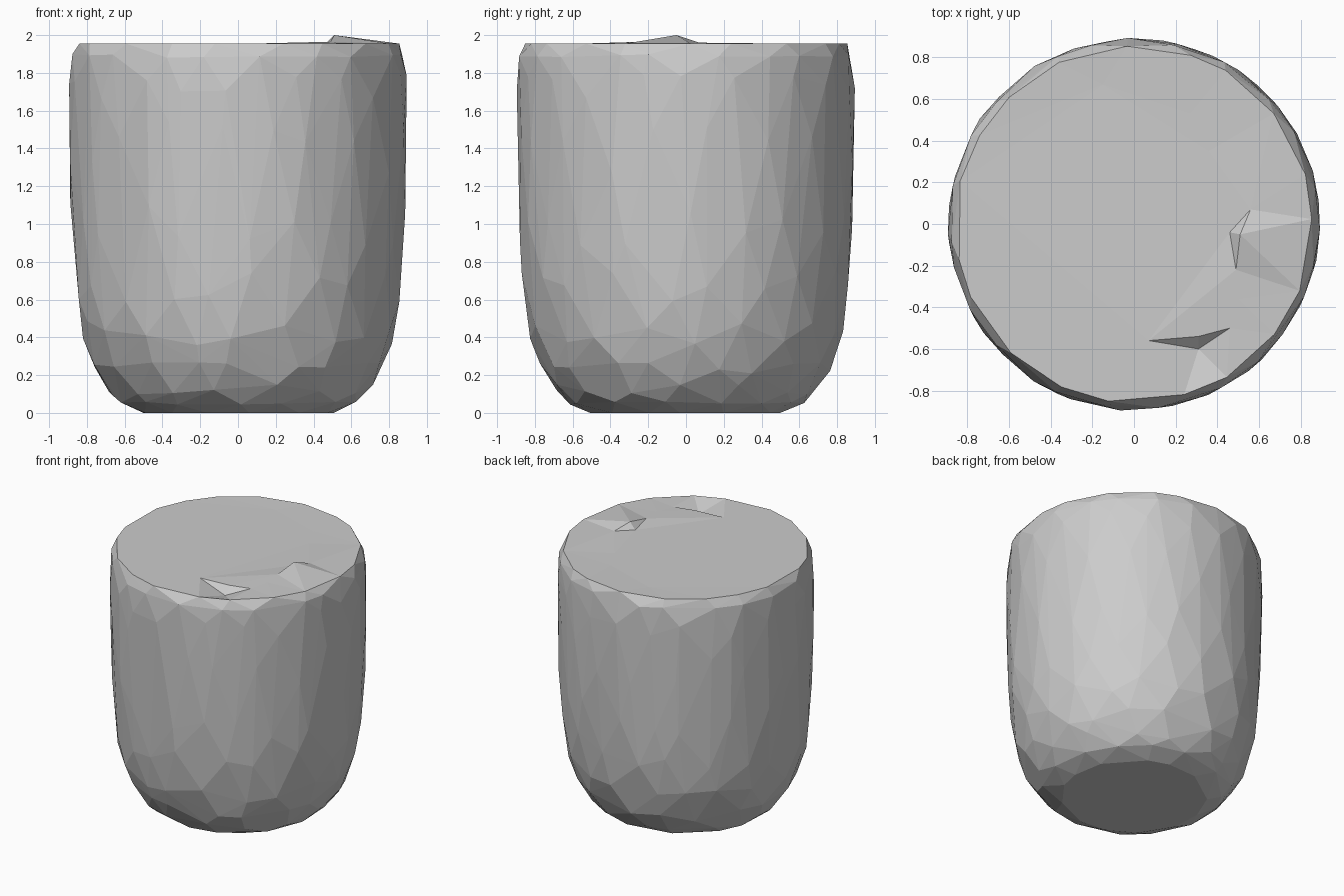
import bpy, bmesh, math, random
from mathutils import Vector
from mathutils.geometry import delaunay_2d_cdt

random.seed(4)
if "Cube" in bpy.data.objects:
    bpy.data.objects.remove(bpy.data.objects["Cube"])

stone = bpy.data.materials.new("stone grey")
stone.use_nodes = True
GREY = (0.6, 0.6, 0.6, 1)
stone.diffuse_color = GREY
stone.node_tree.nodes["Principled BSDF"].inputs["Base Color"].default_value = GREY

TOP = 1.955
# Silhouette as (radius, height)
profile = [(0.0, 0.0), (0.51, 0.0), (0.63, 0.05), (0.69, 0.11), (0.77, 0.23),
           (0.835, 0.42), (0.868, 0.66), (0.886, 1.0), (0.894, 1.4),
           (0.897, 1.75), (0.889, 1.89), (0.86, TOP)]


def radius_at(z):
    for (r0, z0), (r1, z1) in zip(profile[1:], profile[2:]):
        if z <= z1:
            return r0 + (r1 - r0) * (z - z0) / (z1 - z0)
    return profile[-1][0]


# Faceted body: hull of loosely scattered rings
bm = bmesh.new()
rings = [(0.0, 13, 0), (0.05, 14, 0.01), (0.12, 15, 0.03), (0.23, 18, 0.04),
         (0.42, 20, 0.07), (0.66, 20, 0.09), (1.0, 20, 0.12), (1.4, 20, 0.14),
         (1.72, 20, 0.08), (1.89, 20, 0.01), (TOP, 19, 0)]
for i, (height, count, wobble) in enumerate(rings):
    for k in range(count):
        a = math.tau * (k + i % 2 / 2 + random.uniform(-0.25, 0.25)) / count
        z = height + random.uniform(-wobble, wobble)
        r = radius_at(z) * random.uniform(0.992, 1.002)
        bm.verts.new((r * math.cos(a), r * math.sin(a), z))
bmesh.ops.convex_hull(bm, input=bm.verts[:])
bmesh.ops.delete(bm, geom=[v for v in bm.verts if not v.link_faces], context='VERTS')

# Open the top so the chipped lid can replace it
lid = [f for f in bm.faces if min(v.co.z for v in f.verts) > TOP - 0.001]
bmesh.ops.delete(bm, geom=lid, context='FACES')
rim = [v for v in bm.verts if v.co.z > TOP - 0.001]
rim.sort(key=lambda v: math.atan2(v.co.y, v.co.x))

# Raised flake, dent and gentle unevenness of the lid
chips = [Vector(p) for p in (
    (0.51, -0.05, 2.0), (0.56, 0.07, 1.96), (0.49, -0.22, 1.965), (0.50, -0.36, 1.96),
    (0.07, -0.56, 1.955), (0.31, -0.54, 1.955), (0.46, -0.50, 1.955), (0.31, -0.60, 1.90),
    (0.46, -0.04, 1.953), (-0.15, 0.67, 1.95), (0.27, 0.53, 1.95), (0.36, 0.35, 1.95))]
points = [v.co.copy() for v in rim] + chips
n = len(rim)
creases = [(n, n + 1), (n, n + 2), (n + 2, n + 3), (n + 4, n + 5), (n + 5, n + 6),
           (n + 6, n + 7), (n + 4, n + 7)]
loop = [(k, (k + 1) % n) for k in range(n)]
flat = [Vector((p.x, p.y)) for p in points]
_, _, tris, source, _, _ = delaunay_2d_cdt(flat, loop + creases, [], 1, 1e-5)
verts = rim + [bm.verts.new(p) for p in chips]
for tri in tris:
    bm.faces.new([verts[source[k][0]] for k in tri])
bmesh.ops.recalc_face_normals(bm, faces=bm.faces[:])

mesh = bpy.data.meshes.new("stump_body")
bm.to_mesh(mesh)
bm.free()
mesh.materials.append(stone)
body = bpy.data.objects.new("stump_body", mesh)
bpy.context.collection.objects.link(body)
